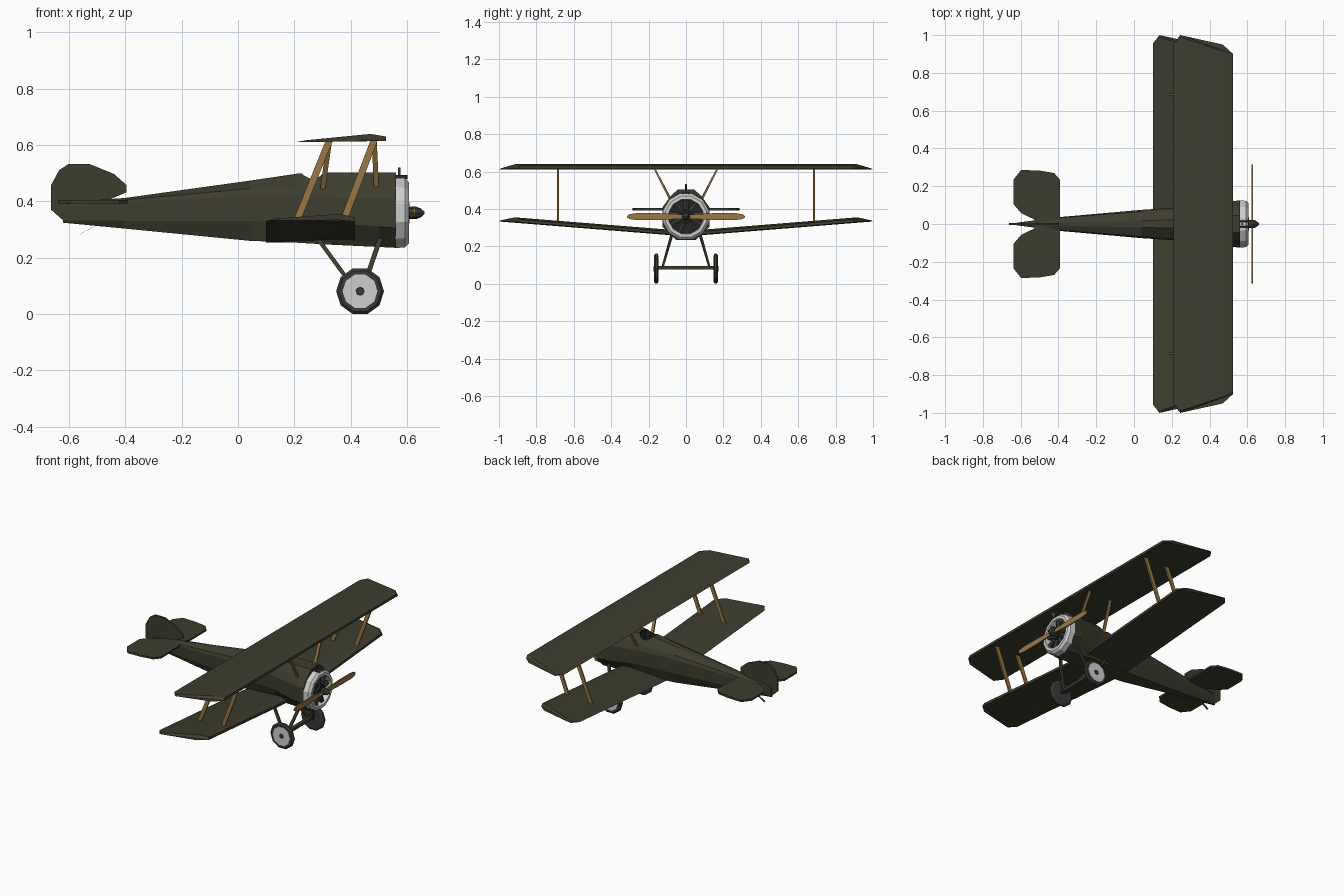
import bpy, bmesh, math
from mathutils import Vector

if "Cube" in bpy.data.objects:
    bpy.data.objects.remove(bpy.data.objects["Cube"])


def material(name, r, g, b):
    m = bpy.data.materials.new(name)
    m.diffuse_color = (r, g, b, 1)
    m.use_nodes = True
    m.node_tree.nodes["Principled BSDF"].inputs["Base Color"].default_value = m.diffuse_color
    return m


GREEN = material("olive_green", 0.047, 0.046, 0.027)
WOOD = material("wood", 0.32, 0.185, 0.06)
GREY = material("light_grey", 0.62, 0.62, 0.62)
DARK = material("dark_grey", 0.04, 0.04, 0.04)
BLACK = material("engine_black", 0.018, 0.018, 0.017)


def loft(name, rings, mat, closed=False):
    """Skin a list of equal point rings; cap the ends unless closed."""
    bm = bmesh.new()
    vs = [[bm.verts.new(p) for p in ring] for ring in rings]
    n = len(rings[0])
    pairs = list(zip(vs, vs[1:])) + ([(vs[-1], vs[0])] if closed else [])
    for a, b in pairs:
        for i in range(n):
            j = (i + 1) % n
            bm.faces.new((a[i], a[j], b[j], b[i]))
    if not closed:
        bm.faces.new(vs[0])
        bm.faces.new(vs[-1])
    bmesh.ops.recalc_face_normals(bm, faces=bm.faces)
    me = bpy.data.meshes.new(name)
    bm.to_mesh(me)
    bm.free()
    me.materials.append(mat)
    ob = bpy.data.objects.new(name, me)
    bpy.context.collection.objects.link(ob)
    return ob


def lathe(name, centre, axis, profile, n, mat, turn=0.0, closed=False):
    """Spin (distance along axis, radius) pairs around an axis."""
    q = Vector((0, 0, 1)).rotation_difference(Vector(axis))
    c = Vector(centre)
    ang = [2 * math.pi * i / n + turn for i in range(n)]
    rings = [[c + q @ Vector((r * math.cos(a), r * math.sin(a), t)) for a in ang]
             for t, r in profile]
    return loft(name, rings, mat, closed)


def bar(name, a, b, u, v, mat):
    """Four-sided bar from a to b with half-width vectors u and v."""
    u, v = Vector(u), Vector(v)
    return loft(name, [[Vector(p) + u + v, Vector(p) + u - v, Vector(p) - u - v,
                        Vector(p) - u + v] for p in (a, b)], mat)


def strut(name, a, b, wx, wy, mat):
    return bar(name, a, b, (wx, 0, 0), (0, wy, 0), mat)


# Fuselage: half sections (width, z) from bottom to top
SECTIONS = [
    (0.56, [(.054, .235), (.125, .305), (.125, .41), (.085, .465), (.046, .503)]),
    (0.50, [(.054, .238), (.118, .31), (.118, .41), (.085, .462), (.046, .503)]),
    (0.33, [(.06, .246), (.092, .325), (.092, .415), (.08, .455), (.042, .503)]),
    (0.21, [(.06, .253), (.086, .33), (.086, .42), (.074, .447), (.022, .498)]),
    (0.04, [(.052, .26), (.075, .33), (.075, .42), (.066, .445), (.018, .473)]),
    (-.40, [(.018, .303), (.036, .331), (.036, .395), (.032, .405), (.008, .412)]),
    (-.62, [(.004, .324), (.007, .332), (.007, .385), (.006, .39), (.003, .396)]),
]
fuselage = loft("fuselage", [[(x, w, z) for w, z in half] + [(x, -w, z) for w, z in reversed(half)]
                             for x, half in SECTIONS], GREEN)

# Cockpit opening
cutter = lathe("cockpit_cutter", (.272, 0, .40), (0, 0, 1), [(0, .052), (.2, .052)], 10, BLACK)
cutter.hide_render = True
cutter.hide_viewport = True
cut = fuselage.modifiers.new("cockpit", 'BOOLEAN')
cut.operation = 'DIFFERENCE'
cut.solver = 'EXACT'
cut.material_mode = 'TRANSFER'
cut.object = cutter

# Wings: (chord position, height, tip y) around the airfoil
AIRFOIL = [(0, 0, .955), (.035, .006, .99), (.26, .028, .915), (.315, .019, .885),
           (.315, .003, .90), (.26, .005, .95), (.035, -.001, 1.0)]


def wing(name, x, z, dihedral):
    rings = [[(x + u, s * y, z + h + dihedral * abs(s) * y) for u, h, y in AIRFOIL]
             for s in (-1, 0, 1)]
    return loft(name, rings, GREEN)


wing("upper_wing", .21, .611, 0)
wing("lower_wing", .10, .254, .08)

# Tail surfaces
FIN = [(-.663, .37), (-.663, .458), (-.634, .511), (-.6, .533), (-.528, .533), (-.44, .497),
       (-.396, .458), (-.396, .432), (-.47, .40), (-.50, .33), (-.61, .323)]
loft("fin_and_rudder", [[(x, y, z) for x, z in FIN] for y in (-.006, .006)], GREEN)
STAB = [(-.52, .0), (-.53, .025), (-.598, .058), (-.638, .105), (-.638, .235), (-.598, .286),
        (-.503, .283), (-.423, .27), (-.392, .235), (-.392, .0)]
for s, side in ((1, "left"), (-1, "right")):
    loft(side + "_stabiliser", [[(x, s * y, z) for x, y in STAB] for z in (.392, .404)], GREEN)
bar("tail_skid", (-.48, 0, .328), (-.56, 0, .283), (0, .007, 0), (.010, 0, .006), DARK)

# Struts and landing gear on both sides
for s, side in ((1, "left"), (-1, "right")):
    strut(side + "_rear_wing_strut", (.20, s * .685, .31), (.325, s * .685, .618), .013, .005, WOOD)
    strut(side + "_front_wing_strut", (.37, s * .685, .32), (.485, s * .685, .622), .013, .005, WOOD)
    strut(side + "_front_cabane", (.492, s * .075, .43), (.483, s * .17, .62), .009, .005, WOOD)
    strut(side + "_rear_cabane", (.30, s * .075, .44), (.325, s * .17, .618), .009, .005, WOOD)
    strut(side + "_front_gear_leg", (.44, s * .128, .08), (.51, s * .072, .285), .009, .006, GREEN)
    strut(side + "_rear_gear_leg", (.42, s * .128, .08), (.285, s * .072, .265), .009, .006, GREEN)
    hub = (.433, s * .158, .081)
    lathe(side + "_tyre", hub, (0, s, 0),
          [(-.012, .07), (-.005, .085), (.005, .085), (.012, .076)], 10, DARK)
    lathe(side + "_wheel_disc", hub, (0, s, 0), [(.008, .062), (.0135, .062)], 10, GREY)
    lathe(side + "_wheel_hub", hub, (0, s, 0), [(.01, .016), (.017, .014)], 8, DARK)
    lathe(side + "_gun", (.49, s * .014, .486), (1, 0, 0), [(0, .007), (.112, .007)], 6, DARK)
bar("axle", (.433, -.16, .086), (.433, .16, .086), (.012, 0, 0), (0, 0, .009), GREEN)
strut("gun_sight", (.572, 0, .48), (.572, 0, .52), .004, .004, DARK)

# Cowling ring and rotary engine
NOSE_Z = .359
lathe("cowling", (0, 0, NOSE_Z), (1, 0, 0),
      [(.558, .129), (.592, .127), (.606, .113), (.606, .095), (.565, .092)],
      12, GREY, math.pi / 12, closed=True)
lathe("engine_backplate", (0, 0, NOSE_Z), (1, 0, 0), [(.555, .105), (.567, .105)], 12, BLACK)
lathe("crankcase", (0, 0, NOSE_Z), (1, 0, 0), [(.56, .04), (.608, .036)], 10, BLACK)
for i in range(9):
    a = 2 * math.pi * i / 9
    lathe("engine_cylinder_%d" % (i + 1), (.582, 0, NOSE_Z), (0, math.sin(a), math.cos(a)),
          [(.03, .015), (.09, .015)], 6, DARK)

# Propeller and hub
lathe("propeller_hub", (0, 0, NOSE_Z), (1, 0, 0),
      [(.6, .018), (.612, .022), (.632, .022), (.648, .016), (.661, .004)], 8, DARK)
BLADE = [(.0, .011), (.06, .013), (.14, .018), (.27, .018), (.305, .012), (.315, .003)]
outline = ([(y, z) for y, z in BLADE] + [(y, -z) for y, z in reversed(BLADE)])
for s, side in ((1, "left"), (-1, "right")):
    loft(side + "_propeller_blade", [[(x, s * y, NOSE_Z + z) for y, z in outline]
                                     for x in (.621, .629)], WOOD)
